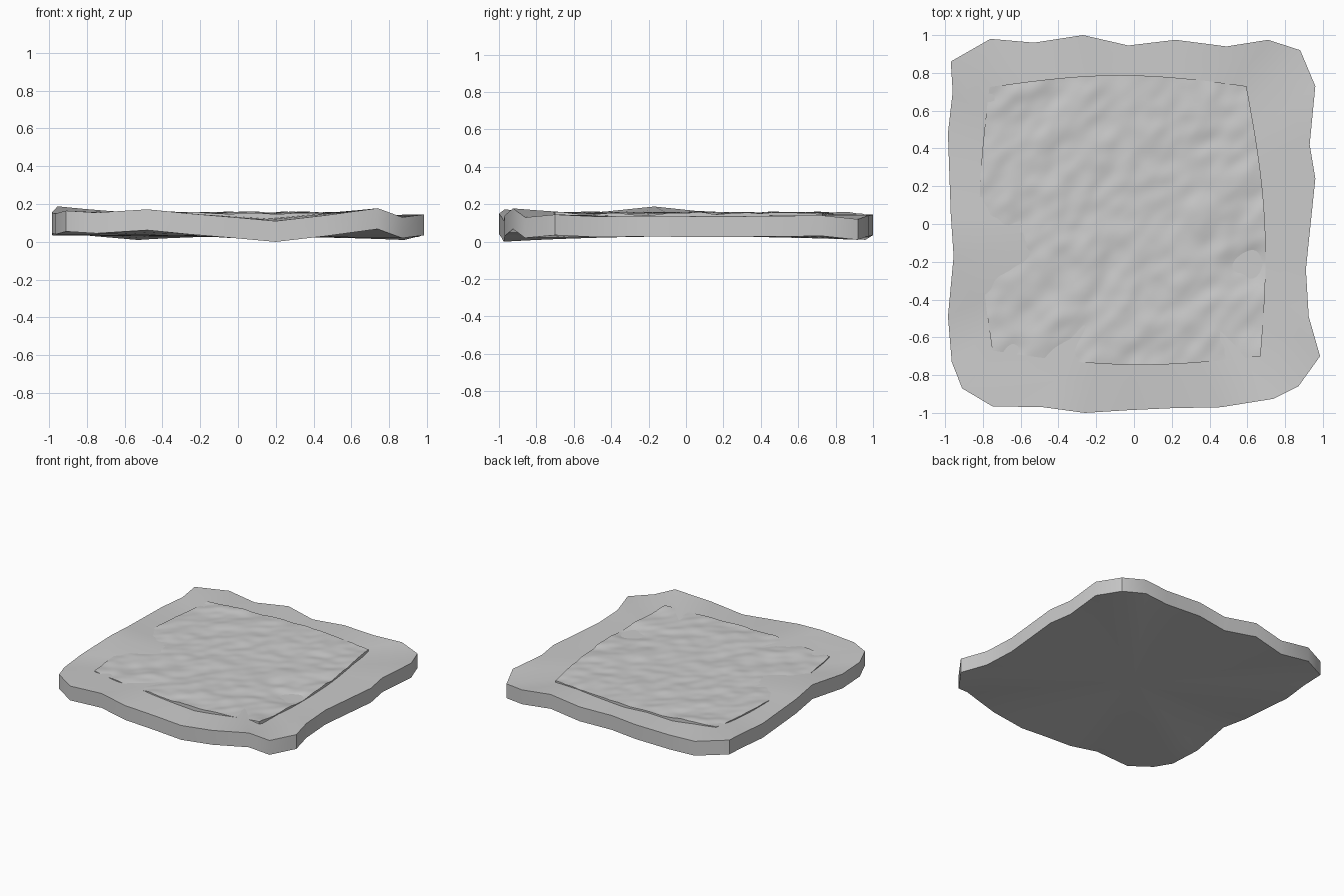
import bpy, bmesh, math
from mathutils import Vector, noise

if "Cube" in bpy.data.objects:
    bpy.data.objects.remove(bpy.data.objects["Cube"])

# Wavy slab rim: x, y, top height
RIM = [(-.97, .86, .16), (-.76, .98, .14), (-.53, .96, .12), (-.27, 1, .145), (-.03, .945, .13),
       (.22, .975, .14), (.49, .94, .15), (.71, .975, .14), (.88, .92, .12), (.96, .73, .14),
       (.93, .42, .137), (.96, .24, .135), (.91, -.24, .137), (.925, -.49, .135), (.985, -.70, .145),
       (.87, -.86, .13), (.74, -.925, .178), (.46, -.97, .14), (.2, -.975, .11), (-.02, -.985, .13),
       (-.26, -1, .15), (-.48, -.97, .172), (-.75, -.965, .155), (-.91, -.87, .165),
       (-.965, -.73, .15), (-.985, -.49, .155), (-.955, -.17, .188), (-.97, .05, .165),
       (-.985, .48, .145), (-.96, .70, .145)]
THICK = .11
MID = .138


def finish(bm, name, angle):
    bmesh.ops.recalc_face_normals(bm, faces=bm.faces)
    me = bpy.data.meshes.new(name)
    bm.to_mesh(me)
    bm.free()
    ob = bpy.data.objects.new(name, me)
    bpy.context.collection.objects.link(ob)
    bpy.ops.object.select_all(action='DESELECT')
    ob.select_set(True)
    bpy.context.view_layer.objects.active = ob
    bpy.ops.object.shade_smooth_by_angle(angle=math.radians(angle))
    return ob


def bridge(bm, a, b):
    for i in range(len(a)):
        j = (i + 1) % len(a)
        bm.faces.new((a[i], a[j], b[j], b[i]))


# Slab: concentric rings on the top and underside, joined round the rim
bm = bmesh.new()


def ring(t, drop):
    return [bm.verts.new((x * t, y * t, MID + (z - MID) * t ** 2 - drop)) for x, y, z in RIM]


steps = (.2, .45, .7, .85, 1)
rings = [ring(t, 0) for t in steps] + [ring(t, THICK) for t in reversed(steps)]
for a, b in zip(rings, rings[1:]):
    bridge(bm, a, b)
for r, z in ((rings[0], MID), (rings[-1], MID - THICK)):
    c = bm.verts.new((0, 0, z))
    for i in range(len(r)):
        bm.faces.new((r[i], r[(i + 1) % len(r)], c))
finish(bm, "slab", 35)

# Rough surface: bowed rectangle with a rippled height, edges turned down into the slab
N = 90
BL, BR, TL, TR = (Vector(p) for p in ((-.75, -.67), (.67, -.70), (-.765, .725), (.595, .73)))


def patch_point(u, v):
    p = BL.lerp(BR, u).lerp(TL.lerp(TR, u), v)
    x = p.x + .06 * math.sin(math.pi * v) * (2 * u - 1)
    y = p.y + .06 * math.sin(math.pi * u) * (2 * v - 1)
    a, b = (x + y) * .7, (x - y) * .7
    h = .010 * noise.noise((a * 4, b * 7, 1)) + .006 * noise.noise((a * 9, b * 13, 5))
    dip = .028 * math.exp(-((x - .62) ** 2 + (y + .2) ** 2) / .012)
    return x, y, .153 + h - dip


bm = bmesh.new()
grid = [[bm.verts.new(patch_point(i / N, j / N)) for i in range(N + 1)] for j in range(N + 1)]
for j in range(N):
    for i in range(N):
        bm.faces.new((grid[j][i], grid[j][i + 1], grid[j + 1][i + 1], grid[j + 1][i]))
border = (grid[0][:-1] + [grid[j][N] for j in range(N)] +
          grid[N][:0:-1] + [grid[j][0] for j in range(N, 0, -1)])
skirt = [bm.verts.new(v.co - Vector((0, 0, .05))) for v in border]
bridge(bm, border, skirt)
bm.faces.new(skirt)
finish(bm, "rough_surface", 40)
